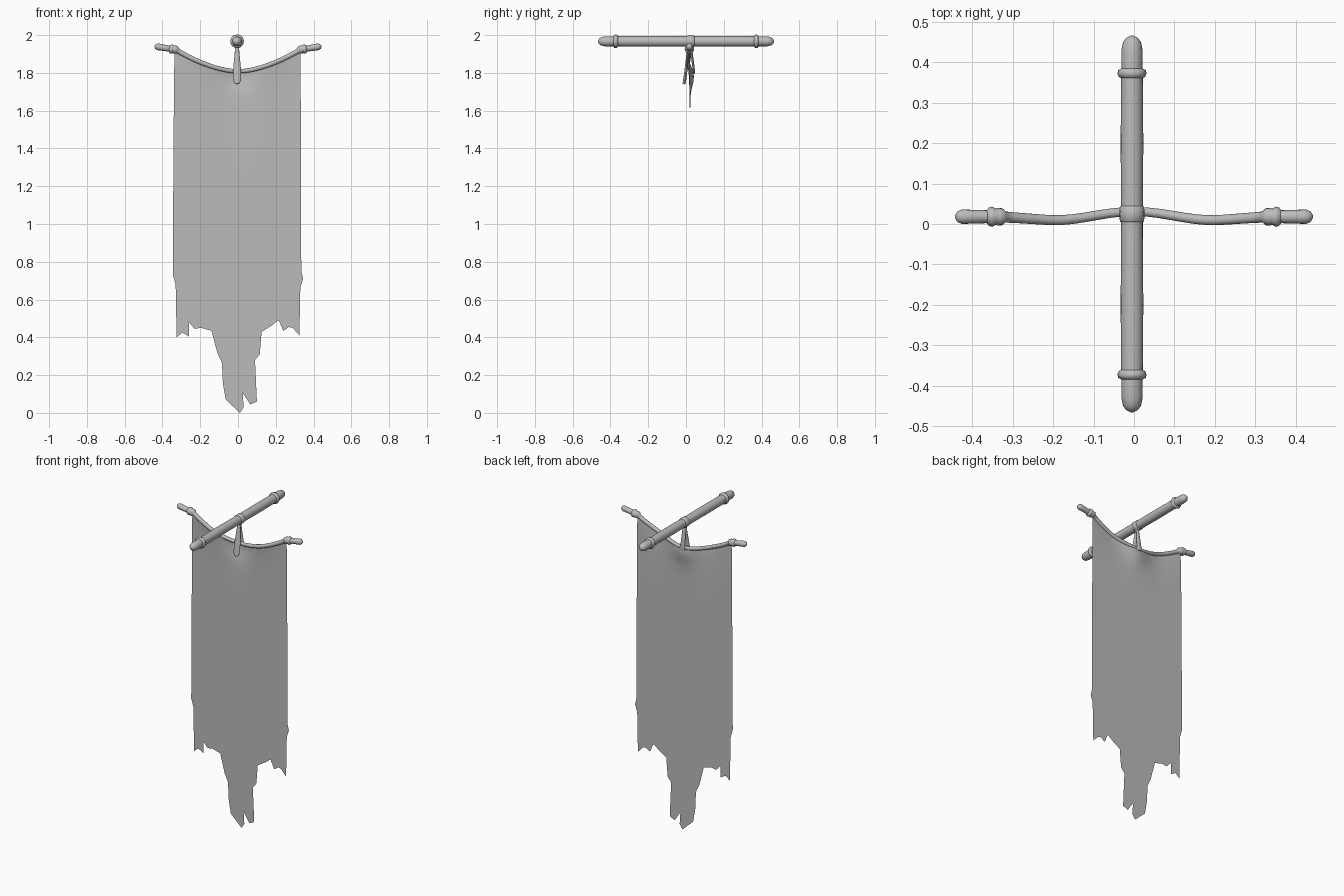
import bpy
import bmesh
import math
from mathutils import Vector

cube = bpy.data.objects.get("Cube")
if cube:
    bpy.data.objects.remove(cube, do_unlink=True)

grey = bpy.data.materials.new("plain grey")
grey.use_nodes = True
grey.diffuse_color = (0.5, 0.5, 0.5, 1)
grey.node_tree.nodes["Principled BSDF"].inputs["Base Color"].default_value = grey.diffuse_color


def finish(name, bm):
    """Turn a bmesh into a smooth shaded object."""
    mesh = bpy.data.meshes.new(name)
    bm.to_mesh(mesh)
    bm.free()
    mesh.materials.append(grey)
    obj = bpy.data.objects.new(name, mesh)
    bpy.context.collection.objects.link(obj)
    bpy.ops.object.select_all(action="DESELECT")
    bpy.context.view_layer.objects.active = obj
    obj.select_set(True)
    bpy.ops.object.shade_smooth_by_angle(angle=math.radians(50))
    return obj


def sweep(name, stations, side, sides=16):
    """Capped tube; each station is (centre, half width along side, half depth)."""
    bm = bmesh.new()
    side = Vector(side)
    centres = [Vector(s[0]) for s in stations]
    rings = []
    for i, (_, wide, deep) in enumerate(stations):
        ahead = centres[min(i + 1, len(centres) - 1)]
        tangent = (ahead - centres[max(i - 1, 0)]).normalized()
        other = tangent.cross(side).normalized()
        across = other.cross(tangent)
        ring = []
        for k in range(sides):
            a = math.tau * k / sides
            offset = across * wide * math.cos(a) + other * deep * math.sin(a)
            ring.append(bm.verts.new(centres[i] + offset))
        rings.append(ring)
    for low, high in zip(rings, rings[1:]):
        for k in range(sides):
            n = (k + 1) % sides
            bm.faces.new((low[k], low[n], high[n], high[k]))
    bm.faces.new(rings[0][::-1])
    bm.faces.new(rings[-1])
    bmesh.ops.recalc_face_normals(bm, faces=bm.faces)
    return finish(name, bm)


def mirrored(half):
    """Extend a list of (distance, radius) to the negative side."""
    return [(-d, r) for d, r in reversed(half)] + half


def rod_y(x):
    x = abs(x)
    if x < 0.2:
        return 0.02 + 0.011 * math.cos(math.pi * x / 0.2)
    return 0.009 + 0.009 * min((x - 0.2) / 0.13, 1)


def rod_z(x):
    x = abs(x)
    if x < 0.33:
        return 1.808 + 0.115 * (x / 0.33) ** 1.7
    return 1.923 + 0.16 * (x - 0.33)


# Pole running front to back, with a collar and rounded cap at each end
POLE_X, POLE_Z = -0.005, 1.967
pole = [(0.02, 0.027), (0.2, 0.028), (0.36, 0.027), (0.364, 0.033), (0.372, 0.036),
        (0.38, 0.034), (0.384, 0.026), (0.43, 0.026), (0.45, 0.022), (0.46, 0.014), (0.465, 0.004)]
sweep("pole", [((POLE_X, y, POLE_Z), r, r) for y, r in mirrored(pole)], (1, 0, 0), 20)

# Sagging rod carrying the cloth, with double collars and rounded tips
rod = [(0.03 * i, 0.011 + 0.0002 * i) for i in range(1, 11)]
rod += [(0.32, 0.014), (0.326, 0.021), (0.336, 0.022), (0.342, 0.02), (0.35, 0.025),
        (0.358, 0.023), (0.364, 0.016), (0.4, 0.017), (0.425, 0.018), (0.436, 0.013), (0.442, 0.003)]
sweep("sagging_rod", [((x, rod_y(x), rod_z(x)), r, r) for x, r in mirrored(rod)], (0, 1, 0))

# Band wrapped round the pole
band = [(0.004, 0.026), (0.007, 0.03), (0.025, 0.031), (0.042, 0.03), (0.045, 0.026)]
sweep("pole_band", [((POLE_X, y, POLE_Z), r, r) for y, r in band], (1, 0, 0), 20)

# Hanging strap: a tongue in front of the cloth and a strand behind the rod
tongue = [(0.018, 1.95, 0.009), (0.013, 1.9, 0.013), (0.005, 1.85, 0.018), (-0.002, 1.8, 0.022),
          (-0.006, 1.77, 0.022), (-0.009, 1.752, 0.018), (-0.011, 1.743, 0.011), (-0.012, 1.74, 0.003)]
sweep("front_strap", [((POLE_X, y, z), w, min(w, 0.008)) for y, z, w in tongue], (1, 0, 0), 12)
strand = [(0.024, 1.95, 0.009), (0.03, 1.9, 0.012), (0.037, 1.85, 0.015), (0.042, 1.81, 0.018),
          (0.04, 1.795, 0.014)]
sweep("back_strap", [((POLE_X, y, z), w, 0.006) for y, z, w in strand], (1, 0, 0), 12)

# Cloth: a draped sheet above, a ragged edge below
COLUMNS, ROWS, HEM = 32, 16, 0.75
bm = bmesh.new()
rows = []
for j in range(ROWS + 1):
    t = j / ROWS
    left, right = -0.335 - 0.01 * t, 0.33 + 0.005 * t
    row = []
    for i in range(COLUMNS + 1):
        x = left + (right - left) * i / COLUMNS
        top = rod_z(x)
        drop = (top - HEM) * t ** 1.8
        blend = math.exp(-drop / 0.1)
        dent = 0.014 * math.exp(-(x / 0.07) ** 2 - ((drop - 0.04) / 0.05) ** 2)
        y = 0.021 * (1 - blend) + rod_y(x) * blend + dent
        row.append(bm.verts.new((x, y, top - drop)))
    rows.append(row)
for upper, lower in zip(rows, rows[1:]):
    for i in range(COLUMNS):
        bm.faces.new((upper[i], lower[i], lower[i + 1], upper[i + 1]))

ragged = [(-.345, .73), (-.33, .68), (-.325, .4), (-.295, .425), (-.26, .405), (-.26, .48),
          (-.23, .445), (-.195, .45), (-.14, .435), (-.11, .32), (-.085, .265), (-.08, .155),
          (-.065, .07), (.01, 0), (.03, .03), (.005, .09), (.025, .105), (.065, .045),
          (.1, .06), (.07, .12), (.095, .12), (.085, .2), (.09, .28), (.115, .31),
          (.125, .43), (.175, .46), (.22, .495), (.24, .435), (.27, .455), (.29, .45),
          (.325, .41), (.33, .665), (.345, .71)]
edge = [bm.verts.new((x, 0.021, z)) for x, z in ragged]
tatters = bm.faces.new([rows[-1][0]] + edge + rows[-1][:0:-1])
bmesh.ops.triangulate(bm, faces=[tatters])
finish("cloth", bm)
